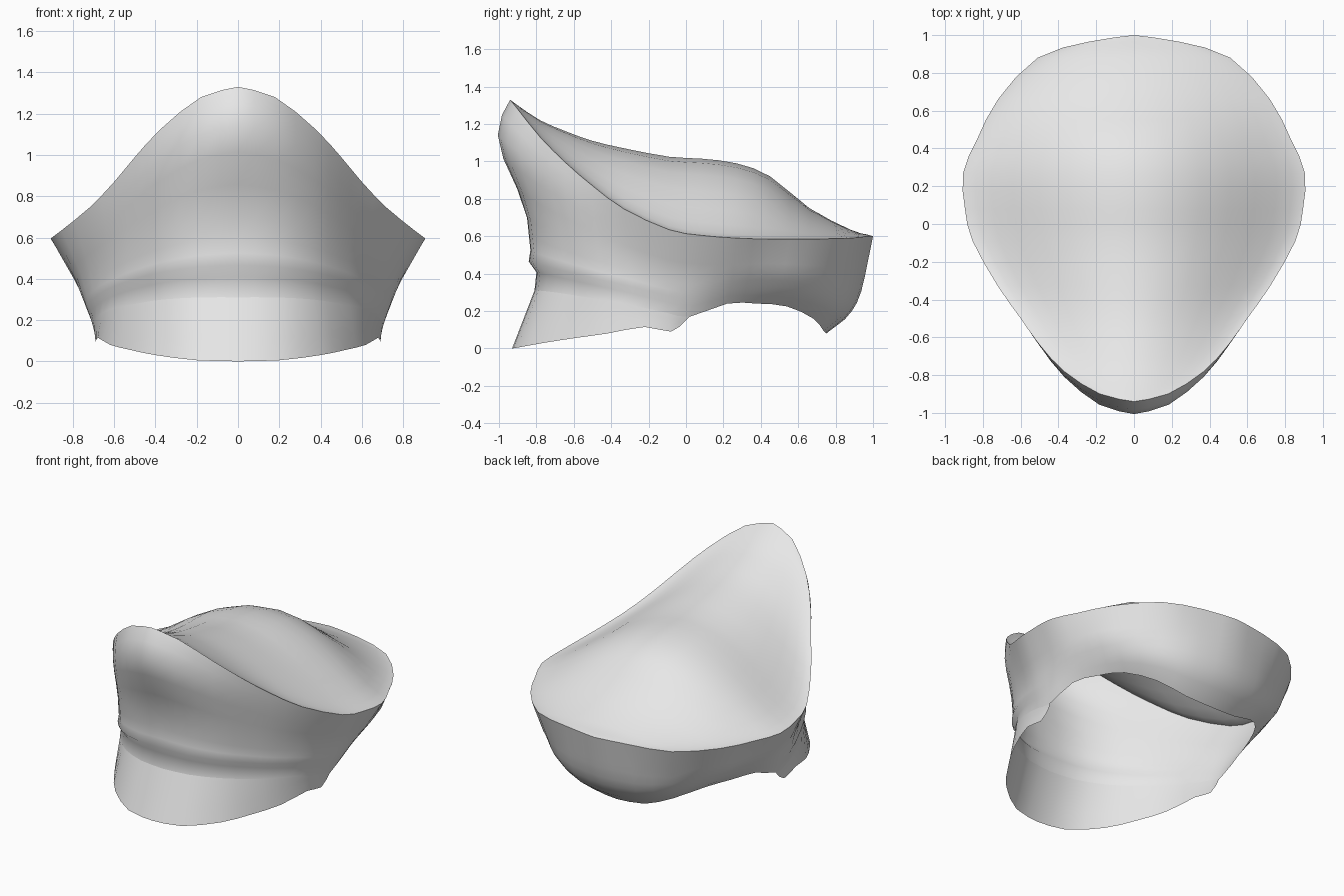
import bpy, bmesh, math
from mathutils import Vector

if "Cube" in bpy.data.objects:
    bpy.data.objects.remove(bpy.data.objects["Cube"])

grey = bpy.data.materials.new("cap_grey")
grey.diffuse_color = (0.8, 0.8, 0.8, 1)
grey.use_nodes = True
grey.node_tree.nodes["Principled BSDF"].inputs["Base Color"].default_value = grey.diffuse_color

# Half outlines, running from centre front round the right side to centre back
RIM = [(0, -.94, 1.33), (.18, -.9, 1.28), (.37, -.78, 1.13), (.50, -.64, .99), (.60, -.50, .87),
       (.72, -.33, .745), (.855, -.09, .635), (.895, .08, .605), (.905, .27, .59), (.83, .45, .585),
       (.72, .66, .585), (.51, .88, .59), (.24, .965, .6), (0, 1, .6)]
MID = [(0, -.85, .70), (.19, -.83, .68), (.37, -.73, .63), (.49, -.60, .58), (.58, -.47, .53),
       (.67, -.30, .48), (.76, -.10, .42), (.79, .07, .4), (.79, .25, .4), (.75, .43, .41),
       (.67, .62, .40), (.47, .82, .38), (.24, .92, .38), (0, .955, .38)]
BASE = [(0, -.81, .31), (.18, -.79, .31), (.36, -.70, .30), (.49, -.57, .28), (.585, -.44, .26),
        (.66, -.28, .23), (.70, -.10, .19), (.70, .02, .17), (.68, .22, .24), (.62, .38, .24),
        (.53, .54, .225), (.38, .68, .16), (.20, .735, .095), (0, .75, .08)]
RIDGE = [1.33, 1.30, 1.22, 1.16, 1.11, 1.07, 1.025, 1.015, .99, .92, .75, .635, .61, .6]
PEAK = [(0, -.93, 0), (.20, -.90, .005), (.40, -.76, .03), (.52, -.60, .055),
        (.62, -.42, .08), (.68, -.22, .115), (.69, -.08, .09), (.69, .0, .15)]


def refine(half):
    """Insert a smooth midpoint between each pair of outline points."""
    p = [Vector(q) for q in half]
    out = []
    for i in range(len(p) - 1):
        a, d = p[max(i - 1, 0)], p[min(i + 2, len(p) - 1)]
        out += [p[i], (p[i] + p[i + 1]) * .5625 - (a + d) * .0625]
    return out + [p[-1]]


def flip(v):
    return Vector((-v.x, v.y, v.z))


def outward(v):
    return Vector((v.x, v.y, 0)).normalized()


def sheet(name, rows, closed=False, angle=50):
    """Skin a list of equally long rows with quads."""
    bm = bmesh.new()
    vs = [[bm.verts.new(v) for v in row] for row in rows]
    n = len(rows[0])
    for a, b in zip(vs, vs[1:]):
        for i in range(n if closed else n - 1):
            j = (i + 1) % n
            bm.faces.new((a[i], a[j], b[j], b[i]))
    bmesh.ops.remove_doubles(bm, verts=bm.verts, dist=.0005)
    me = bpy.data.meshes.new(name)
    bm.to_mesh(me)
    bm.free()
    me.materials.append(grey)
    ob = bpy.data.objects.new(name, me)
    bpy.context.collection.objects.link(ob)
    bpy.ops.object.select_all(action='DESELECT')
    ob.select_set(True)
    bpy.context.view_layer.objects.active = ob
    bpy.ops.object.shade_smooth_by_angle(angle=math.radians(angle))
    return ob


rim, mid, base = refine(RIM), refine(MID), refine(BASE)


def ring(half):
    return half + [flip(v) for v in reversed(half[1:-1])]


# Crown wall: narrow band, folded ledge at the front, then a flare up to the rim
rows = []
for t in (0, .25, .4, .55, .75):
    half = []
    for b, m in zip(base, mid):
        v = b.lerp(m, t)
        front, back = max(0, -b.y / .8), max(0, b.y / .75)
        fold = {.25: -.02, .4: .015}.get(t, 0) * front
        belly = .055 * back ** 3 * math.sin(math.pi * t ** .8)
        half.append(v + outward(v) * (fold + belly))
    rows.append(ring(half))
for t in (0, .25, .5, .7, .87, 1):
    half = []
    for m, r in zip(mid, rim):
        v = m.lerp(r, t)
        v.y -= .095 * max(0, -r.y / .94) ** 4 * math.sin(math.pi * t ** 1.6)
        half.append(v)
    rows.append(ring(half))
sheet("crown_wall", rows, closed=True)

# Crown top: panel spanning the rim, rising from shallow edges to a raised middle
ridge = [v.z for v in refine([(0, r[1], z) for r, z in zip(RIM, RIDGE)])]
rows = []
for r, z in zip(rim, ridge):
    row = []
    for k in range(-8, 9):
        t = math.sin(k / 8 * math.pi / 2)
        row.append(Vector((r.x * t, r.y, r.z + max(0, z - r.z) * (1 - t * t) ** 1.5)))
    rows.append(row)
sheet("crown_top", rows)

# Visor: steep peak hanging from the front of the band, with small end tabs
edge = refine(PEAK)
top = base[:len(edge)]


def arc(half):
    return [flip(v) for v in reversed(half[1:])] + half


rows = []
for t in (0, .35, .7, 1):
    half = [e.lerp(b, t) for e, b in zip(edge, top)]
    rows.append(arc(half))
sheet("visor", rows)
